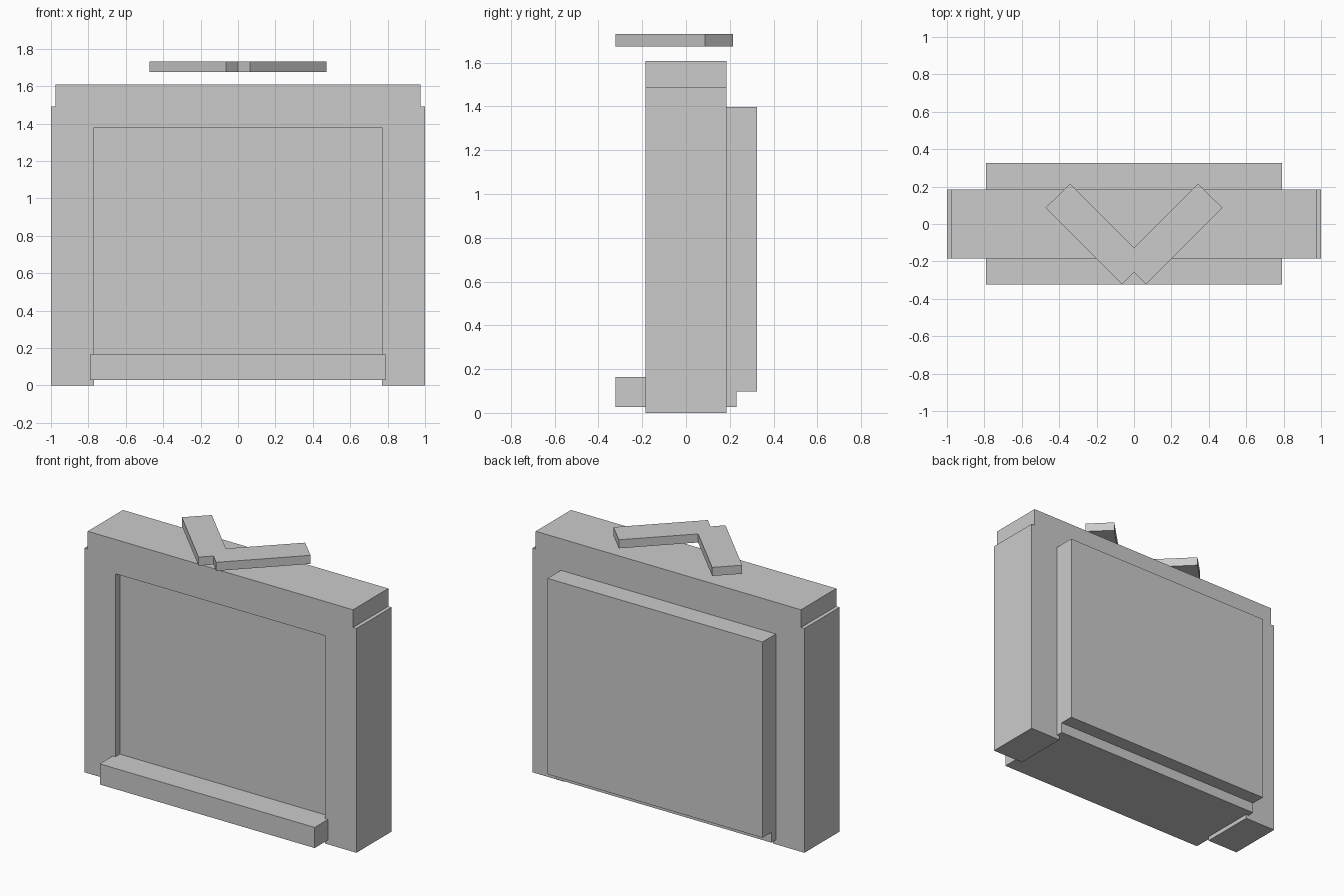
import bpy
import bmesh
from mathutils import Vector

if "Cube" in bpy.data.objects:
    bpy.data.objects.remove(bpy.data.objects["Cube"])


def extrude_profile(name, points, depth):
    """Closed flat profile swept along a depth vector."""
    bm = bmesh.new()
    face = bm.faces.new([bm.verts.new(p) for p in points])
    swept = bmesh.ops.extrude_face_region(bm, geom=[face])["geom"]
    verts = [g for g in swept if isinstance(g, bmesh.types.BMVert)]
    bmesh.ops.translate(bm, verts=verts, vec=Vector(depth))
    bmesh.ops.recalc_face_normals(bm, faces=bm.faces[:])
    mesh = bpy.data.meshes.new(name)
    bm.to_mesh(mesh)
    bm.free()
    obj = bpy.data.objects.new(name, mesh)
    bpy.context.collection.objects.link(obj)
    return obj


def box(name, half_x, y0, y1, z0, z1):
    """Box centred on x, given by its y and z extents."""
    corners = [(-half_x, y0, z0), (half_x, y0, z0),
               (half_x, y0, z1), (-half_x, y0, z1)]
    return extrude_profile(name, corners, (0, y1 - y0, 0))


def mirrored(half):
    """Complete a right-hand outline with its mirror image across x = 0."""
    return half + [(-x, y) for x, y in reversed(half) if x > 0]


# Door frame: two posts joined by a slightly narrower raised lintel
frame_half = [(0.77, 1.38), (0.77, 0), (1, 0), (1, 1.49), (0.975, 1.49), (0.975, 1.608)]
extrude_profile("door_frame", [(x, -0.185, z) for x, z in mirrored(frame_half)], (0, 0.37, 0))

# Door panel set back in the opening and standing proud at the rear
box("door_panel", 0.79, -0.14, 0.325, 0.097, 1.398)

# Sill running under the panel and out to the front
box("door_sill", 0.79, -0.323, 0.23, 0.028, 0.165)

# Floating chevron pointing to the front
chevron_half = [(0, -0.127), (0.343, 0.215), (0.473, 0.086), (0.065, -0.322), (0, -0.257)]
extrude_profile("direction_chevron", [(x, y, 1.675) for x, y in mirrored(chevron_half)], (0, 0, 0.057))
